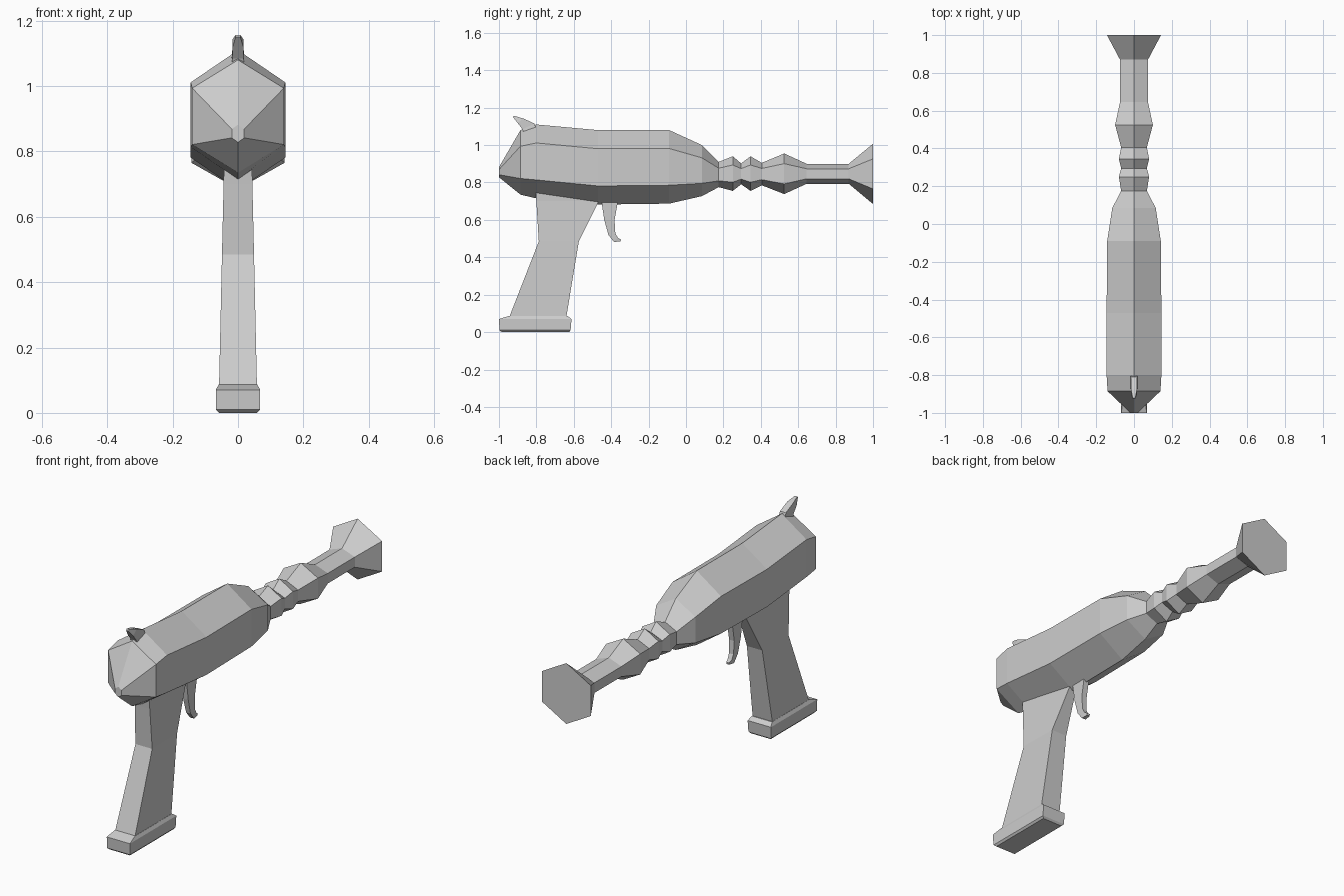
import bpy
import bmesh

cube = bpy.data.objects.get("Cube")
if cube:
    bpy.data.objects.remove(cube)

# One plain grey for every part
grey = bpy.data.materials.new("light_grey")
grey.use_nodes = True
grey.diffuse_color = (0.61, 0.61, 0.61, 1)
grey.node_tree.nodes["Principled BSDF"].inputs["Base Color"].default_value = grey.diffuse_color


def loft(name, rings):
    """Skin a list of matching closed rings and cap both ends, flat shaded."""
    bm = bmesh.new()
    rows = [[bm.verts.new(p) for p in ring] for ring in rings]
    n = len(rows[0])
    for a, b in zip(rows, rows[1:]):
        for i in range(n):
            j = (i + 1) % n
            bm.faces.new((a[i], a[j], b[j], b[i]))
    bm.faces.new(rows[0])
    bm.faces.new(rows[-1])
    bmesh.ops.recalc_face_normals(bm, faces=bm.faces)
    mesh = bpy.data.meshes.new(name)
    bm.to_mesh(mesh)
    bm.free()
    mesh.materials.append(grey)
    obj = bpy.data.objects.new(name, mesh)
    bpy.context.collection.objects.link(obj)
    return obj


def hexagon(y, top, bottom, w):
    """Six-sided section across y with a corner at top and bottom."""
    c, r = (top + bottom) / 2, (top - bottom) / 2
    return [(0, y, top), (w, y, c + r / 2), (w, y, c - r / 2),
            (0, y, bottom), (-w, y, c - r / 2), (-w, y, c + r / 2)]


def slab(z, back, front, w, front_w=None):
    """Four-sided section across z, optionally narrower at the front edge."""
    f = w if front_w is None else front_w
    return [(-w, back, z), (w, back, z), (f, front, z), (-f, front, z)]


# Body: y, top, bottom, half width
neck = (0.175, 0.91, 0.775, 0.068)
body = [(-1, 0.882, 0.828, 0.019), (-0.885, 1.08, 0.735, 0.14),
        (-0.8, 1.11, 0.715, 0.145), (-0.47, 1.08, 0.682, 0.145),
        (-0.09, 1.08, 0.687, 0.142), (0.085, 1.0, 0.727, 0.115), neck]
loft("body", [hexagon(*s) for s in body])

# Ribbed barrel with a flared muzzle
barrel = [neck, (0.25, 0.94, 0.755, 0.08), (0.295, 0.902, 0.79, 0.068),
          (0.345, 0.94, 0.755, 0.08), (0.405, 0.905, 0.785, 0.068),
          (0.525, 0.955, 0.738, 0.1), (0.645, 0.9, 0.793, 0.074),
          (0.87, 0.9, 0.793, 0.074), (1, 1.007, 0.685, 0.143)]
loft("barrel", [hexagon(*s) for s in barrel])

# Handle, bent backwards, with its front edge narrowing under the body
loft("grip", [slab(0.08, -0.945, -0.64, 0.058),
              slab(0.485, -0.787, -0.573, 0.049, 0.045),
              slab(0.7, -0.8, -0.465, 0.044, 0.02),
              slab(0.76, -0.805, -0.465, 0.043, 0.02)])

# Handle base with a bevelled upper rim
loft("grip_base", [slab(0, -0.985, -0.625, 0.058),
                   slab(0.01, -0.997, -0.617, 0.067),
                   slab(0.07, -1, -0.612, 0.068),
                   slab(0.087, -0.945, -0.635, 0.059)])

# Curved trigger: back y, back z, front y, front z, half width
trigger = [(-0.455, 0.72, -0.36, 0.72, 0.016), (-0.437, 0.6, -0.382, 0.6, 0.015),
           (-0.415, 0.52, -0.378, 0.53, 0.013), (-0.385, 0.482, -0.365, 0.505, 0.012),
           (-0.35, 0.485, -0.348, 0.495, 0.008)]
loft("trigger", [[(-w, a, b), (w, a, b), (w, c, d), (-w, c, d)]
                 for a, b, c, d, w in trigger])

# Rear sight, a pointed spur leaning back: same layout as the trigger
sight = [(-0.925, 1.15, -0.92, 1.157, 0.007), (-0.9, 1.118, -0.87, 1.142, 0.017),
         (-0.875, 1.085, -0.81, 1.115, 0.017), (-0.86, 1.05, -0.795, 1.07, 0.022)]
loft("rear_sight", [[(-w, a, b), (w, a, b), (w, c, d), (-w, c, d)]
                    for a, b, c, d, w in sight])
